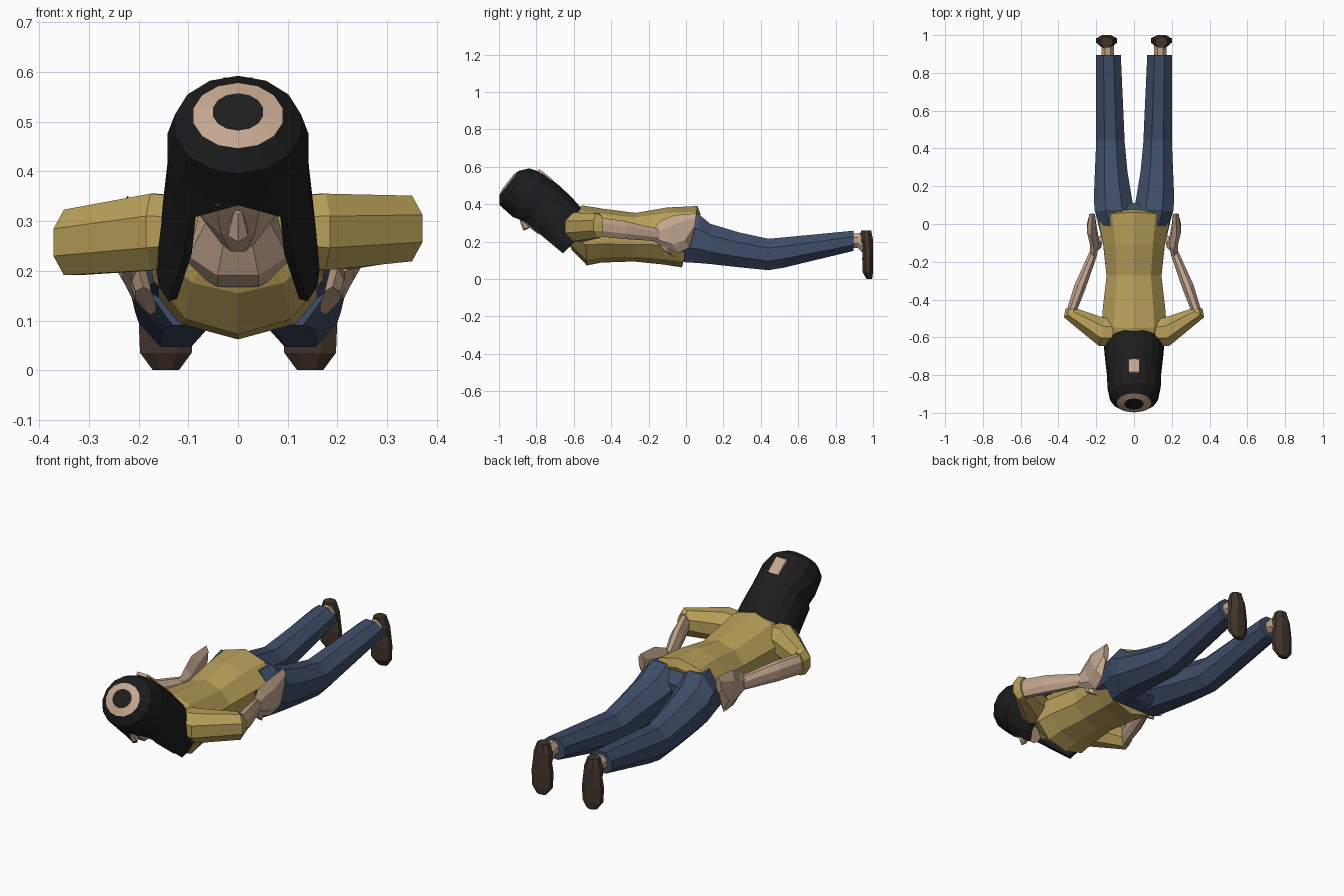
import bpy, bmesh
from math import sin, cos, pi, radians
from mathutils import Vector as V

if "Cube" in bpy.data.objects:
    bpy.data.objects.remove(bpy.data.objects["Cube"])


def material(name, rgb):
    m = bpy.data.materials.new(name)
    m.diffuse_color = (*rgb, 1)
    m.use_nodes = True
    m.node_tree.nodes["Principled BSDF"].inputs["Base Color"].default_value = m.diffuse_color
    return m


SKIN = material("skin", (0.55, 0.38, 0.27))
HAIR = material("black_hair", (0.012, 0.012, 0.013))
SHIRT = material("mustard", (0.48, 0.35, 0.10))
JEANS = material("denim", (0.05, 0.075, 0.14))
SHOE = material("brown", (0.055, 0.035, 0.025))


def finish(name, bm, mats):
    bmesh.ops.remove_doubles(bm, verts=bm.verts[:], dist=0.0005)
    bmesh.ops.recalc_face_normals(bm, faces=bm.faces[:])
    me = bpy.data.meshes.new(name)
    bm.to_mesh(me)
    bm.free()
    for m in mats:
        me.materials.append(m)
    ob = bpy.data.objects.new(name, me)
    bpy.context.collection.objects.link(ob)
    return ob


def loft(name, rings, mat, n=8):
    """Closed faceted skin through rings of (centre, half axis a, half axis b)."""
    bm = bmesh.new()
    k = 1 / cos(pi / n)
    loops = []
    for c, a, b in rings:
        angs = [2 * pi * (i + 0.5) / n for i in range(n)]
        loops.append([bm.verts.new(V(c) + V(a) * cos(t) * k + V(b) * sin(t) * k) for t in angs])
    for p, q in zip(loops, loops[1:]):
        for i in range(n):
            j = (i + 1) % n
            bm.faces.new((p[i], p[j], q[j], q[i]))
    bm.faces.new(loops[0])
    bm.faces.new(loops[-1])
    return finish(name, bm, [mat])


def box_ring(x0, x1, y0, z0, y1, z1):
    """Ring spanning x0..x1 and the line (y0,z0)-(y1,z1)."""
    return (((x0 + x1) / 2, (y0 + y1) / 2, (z0 + z1) / 2),
            ((x1 - x0) / 2, 0, 0), (0, (y1 - y0) / 2, (z1 - z0) / 2))


# Shirt body, shoulders to slanted hem
loft("shirt", [box_ring(-w, w, yb, zb, yt, zt) for w, yb, zb, yt, zt in [
    (.085, -.645, .235, -.63, .35), (.15, -.61, .16, -.605, .372),
    (.172, -.53, .08, -.55, .385), (.165, -.45, .095, -.44, .368),
    (.145, -.28, .10, -.27, .347), (.163, -.12, .085, -.10, .375),
    (.187, -.02, .07, .06, .382), (.18, -.015, .09, .075, .34)]], SHIRT, 10)

# Hips inside the shirt hem
loft("hips", [box_ring(-w, w, y, zb, y, zt) for w, y, zb, zt in [
    (.165, -.1, .11, .34), (.19, .0, .09, .34), (.19, .07, .095, .325), (.1, .11, .12, .27)]], JEANS)

for side, s, dz in (("right", 1, 0), ("left", -1, -.028)):
    # Trouser leg
    loft(side + "_trouser_leg", [box_ring(s * a, s * b, y, zb, y, zt) for y, a, b, zb, zt in [
        (-.01, 0, .185, .09, .34), (.07, 0, .208, .085, .345), (.13, .01, .213, .08, .295),
        (.28, .035, .207, .063, .25), (.44, .05, .2, .047, .215),
        (.52, .053, .2, .06, .222), (.895, .07, .2, .15, .258)]], JEANS)
    # Bare ankle and shoe
    loft(side + "_ankle", [box_ring(s * .105, s * .172, y, zb, y, zt) for y, zb, zt in [
        (.86, .17, .24), (.92, .165, .245), (.965, .12, .25)]], SKIN)
    loft(side + "_shoe", [box_ring(s * (.145 - w), s * (.145 + w), y0, z, y1, z) for z, w, y0, y1 in [
        (.0, .026, .965, .995), (.035, .052, .945, 1), (.11, .055, .942, 1),
        (.16, .048, .945, 1), (.21, .045, .93, 1), (.258, .03, .935, .99)]], SHOE)

    # Sleeve, bent at the elbow
    def arm(name, rows, mat, n=8):
        loft(side + name, [((s * x, y, z), (s * ax, ay, 0), (0, by, bz))
                           for x, y, z, ax, ay, by, bz in rows], mat, n)

    arm("_sleeve", [(.11, -.575, .28, -.015, .07, 0, .07),
                    (.17, -.572, .278, -.015, .075, 0, .077),
                    (.335, -.472, .285 + dz, -.036, .022, 0, .066),
                    (.33, -.45, .28 + dz, -.032, -.004, 0, .055)], SHIRT)
    arm("_forearm", [(.33, -.46, .278 + dz, -.027, 0, 0, .05),
                     (.285, -.33, .262 + dz / 2, -.03, -.008, 0, .048),
                     (.213, -.15, .235, -.02, -.008, 0, .033)], SKIN)
    # Hand resting on the hip
    arm("_hand", [(.215, -.17, .235, -.018, 0, 0, .032),
                  (.21, -.09, .225, -.022, 0, -.04, .075),
                  (.225, -.02, .255, -.025, 0, -.035, .075),
                  (.222, .05, .305, -.015, 0, .005, .04)], SKIN, 6)
    arm("_thumb", [(.205, -.12, .2, -.018, 0, -.03, .02),
                   (.19, -.11, .15, -.016, 0, -.028, .015),
                   (.175, -.075, .125, -.01, 0, -.015, .012)], SKIN, 6)

# Head frame: tilted crown direction U and face direction F
C, U, F = V((0, -.82, .42)), V((0, -.79, .61)), V((0, -.61, -.79))


def head_ring(u, w, fb, ff):
    return (C + U * u + F * (fb + ff) / 2, (w, 0, 0), F * (ff - fb) / 2)


loft("head", [head_ring(*r) for r in [
    (.145, .06, -.06, .07), (.06, .1, -.11, .112), (-.02, .1, -.1, .12),
    (-.08, .08, -.06, .125), (-.135, .035, .05, .125)]], SKIN)
loft("nose", [head_ring(*r) for r in [
    (-.01, .008, .1, .125), (-.06, .02, .1, .155), (-.075, .015, .1, .13)]], SKIN, 6)
loft("neck", [head_ring(*r) for r in [
    (-.05, .06, -.08, .05), (-.17, .06, -.07, .05), (-.26, .1, -.08, .09), (-.31, .1, -.07, .08)]], SKIN)

# Long hair: closed over the crown, open around the face, ending in two front locks
bm = bmesh.new()
N = 14
grid = []
for ub, us, uf, w, fb, fe, amax in [
        (.166, .166, .166, .052, -.045, .05, 180), (.157, .157, .157, .092, -.078, .088, 180),
        (.12, .12, .125, .13, -.125, .128, 180), (.04, .04, .03, .145, -.152, .135, 180),
        (-.06, -.05, -.04, .145, -.15, .115, 138), (-.15, -.17, -.16, .155, -.142, .12, 135),
        (-.24, -.32, -.3, .165, -.125, .125, 122)]:
    d = (fe - fb) / (1 - cos(radians(amax)))
    row = []
    for i in range(N + 1):
        t = 2 * i / N - 1
        a, k = radians(amax) * t, abs(t)
        u = ub + (us - ub) * k * 2 if k < .5 else us + (uf - us) * (k - .5) * 2
        row.append(bm.verts.new(C + U * u + F * (fb + d - d * cos(a)) + V((w * sin(a), 0, 0))))
    grid.append(row)
for r, (p, q) in enumerate(zip(grid, grid[1:])):
    for i in range(N):
        f = bm.faces.new((p[i], p[i + 1], q[i + 1], q[i]))
        f.material_index = 1 if r == 0 else 0  # scalp showing at the crown
bm.faces.new(grid[0][:-1])
hair = finish("hair", bm, [HAIR, SKIN])
solid = hair.modifiers.new("thickness", "SOLIDIFY")
solid.thickness = 0.02
solid.offset = -1

# Small scalp patch at the back of the head
loft("scalp_patch", [(C + U * .03 - F * f, (.03, 0, 0), U * .045) for f in (.14, .155)], SKIN, 4).rotation_euler = (0, 0, 0)
